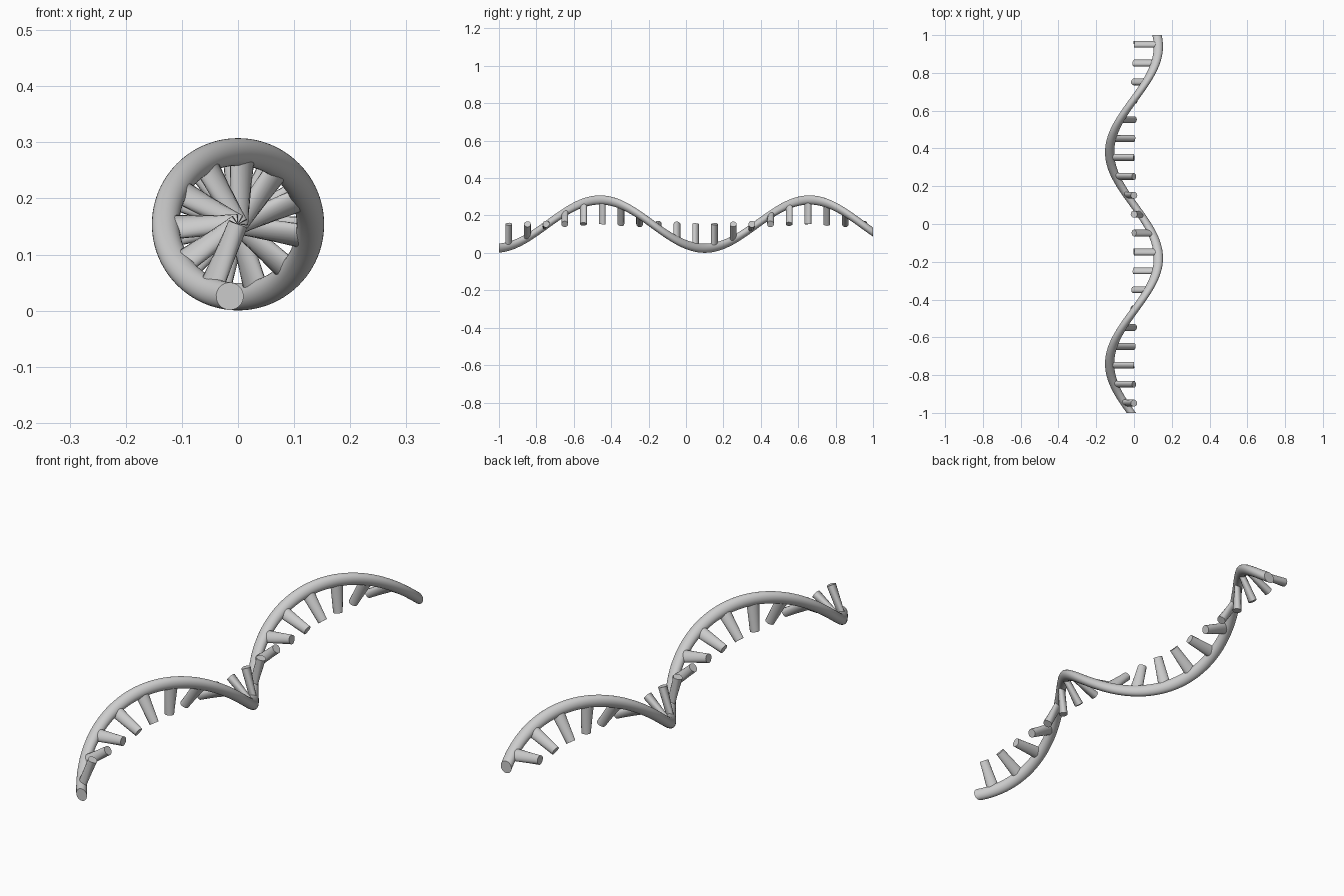
import bpy, bmesh, math
from mathutils import Matrix, Vector

if "Cube" in bpy.data.objects:
    bpy.data.objects.remove(bpy.data.objects["Cube"])

AXIS_Z = 0.154      # height of the twist axis
RADIUS = 0.129      # axis to strand centre
TUBE = 0.0245       # strand thickness (radius)
RUNG = 0.018        # rung thickness (radius)
PERIOD = 1.12       # length of one full turn
PEAK_Y = -0.46      # where the strand is at its highest


def twist(bm):
    """Twist straight geometry around the long axis."""
    for v in bm.verts:
        a = math.tau * (v.co.y - PEAK_Y) / PERIOD
        u, w = v.co.x, v.co.z
        v.co.x = w * math.sin(a) + u * math.cos(a)
        v.co.z = w * math.cos(a) - u * math.sin(a) + AXIS_Z


def finish(bm, name):
    twist(bm)
    bmesh.ops.recalc_face_normals(bm, faces=bm.faces)
    mesh = bpy.data.meshes.new(name)
    bm.to_mesh(mesh)
    bm.free()
    obj = bpy.data.objects.new(name, mesh)
    bpy.context.collection.objects.link(obj)
    bpy.ops.object.select_all(action='DESELECT')
    obj.select_set(True)
    bpy.context.view_layer.objects.active = obj
    bpy.ops.object.shade_smooth_by_angle(angle=math.radians(40))


# strand: straight tube with many rings, then twisted into a helix
bm = bmesh.new()
SIDES, STEPS = 24, 160
rings = []
for i in range(STEPS + 1):
    y = -1 + 2 * i / STEPS
    rings.append([bm.verts.new((TUBE * math.cos(math.tau * k / SIDES), y,
                                RADIUS + TUBE * math.sin(math.tau * k / SIDES)))
                  for k in range(SIDES)])
for a, b in zip(rings, rings[1:]):
    for k in range(SIDES):
        n = (k + 1) % SIDES
        bm.faces.new((a[k], a[n], b[n], b[k]))
bm.faces.new(rings[0])
bm.faces.new(rings[-1])
finish(bm, "helix_strand")

# rungs: rods from the twist axis out into the strand, sheared by the twist
for i in range(20):
    bm = bmesh.new()
    y = -0.948 + 0.1 * i
    bmesh.ops.create_cone(bm, cap_ends=True, segments=24, radius1=RUNG,
                          radius2=RUNG, depth=RADIUS,
                          matrix=Matrix.Translation(Vector((0, y, RADIUS / 2))))
    finish(bm, f"rung_{i + 1:02d}")
